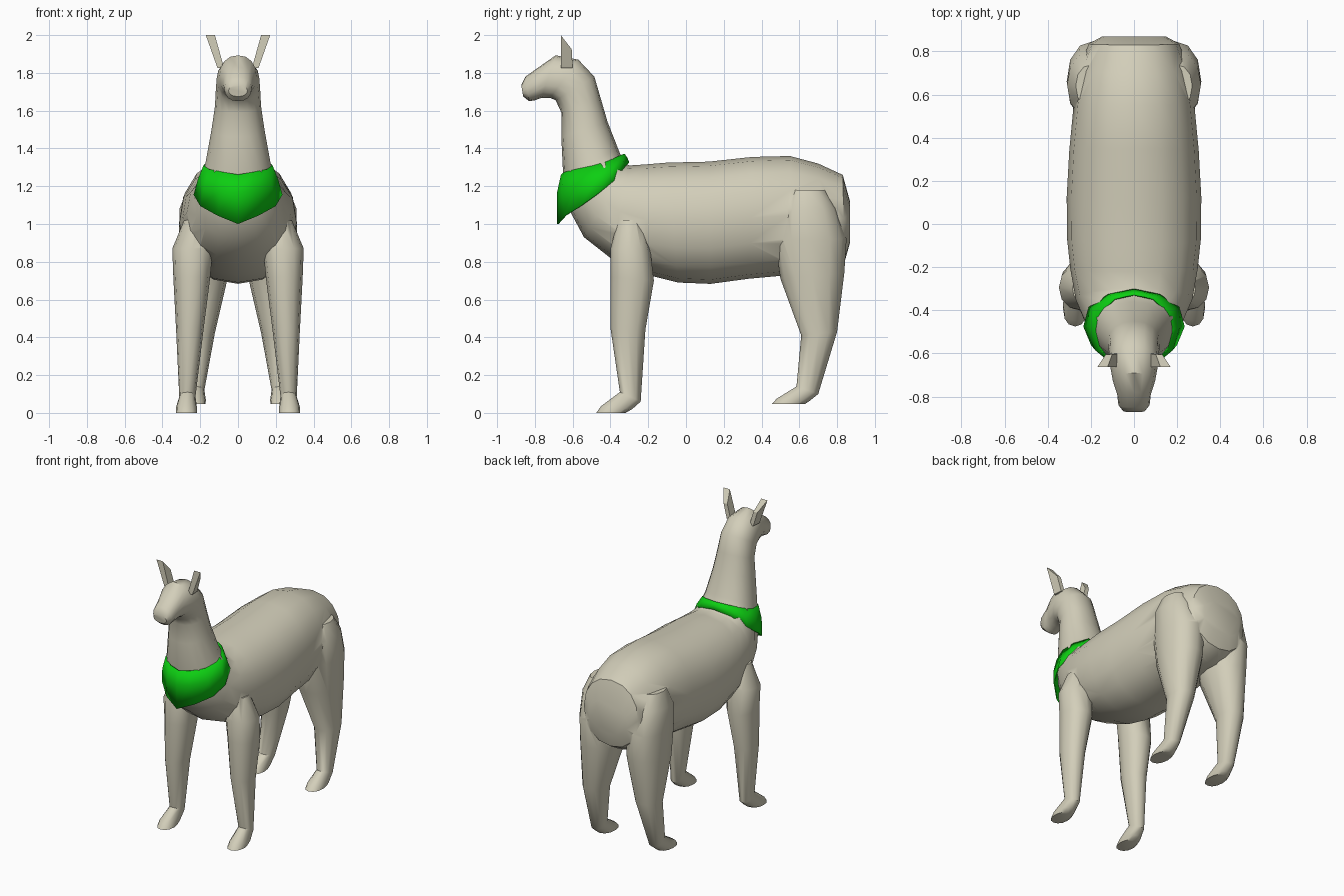
import bpy, bmesh, math


def material(name, rgb):
    m = bpy.data.materials.new(name)
    m.diffuse_color = (*rgb, 1)
    return m


WOOL = material("cream_wool", (0.65, 0.62, 0.49))
GREEN = material("green_cloth", (0.004, 0.62, 0.006))


def finish(name, bm, mat, angle=40):
    bmesh.ops.recalc_face_normals(bm, faces=bm.faces)
    me = bpy.data.meshes.new(name)
    bm.to_mesh(me)
    bm.free()
    me.materials.append(mat)
    ob = bpy.data.objects.new(name, me)
    bpy.context.collection.objects.link(ob)
    smooth(ob, angle)
    return ob


def smooth(ob, angle):
    bpy.ops.object.select_all(action='DESELECT')
    ob.select_set(True)
    bpy.context.view_layer.objects.active = ob
    bpy.ops.object.shade_smooth_by_angle(angle=math.radians(angle))


def bridge(bm, rings):
    for a, b in zip(rings, rings[1:]):
        n = len(a)
        for i in range(n):
            j = (i + 1) % n
            bm.faces.new((a[i], a[j], b[j], b[i]))


def loft(name, sections, n=16, power=2.0, side=1):
    """Each section: two (y, z) outline points, x centre, half width."""
    bm = bmesh.new()
    rings = []
    for ya, za, yb, zb, xc, w in sections:
        ring = []
        for i in range(n):
            t = 2 * math.pi * i / n
            c, s = (math.copysign(abs(v) ** (2 / power), v) for v in (math.cos(t), math.sin(t)))
            ring.append(bm.verts.new((side * (xc + w * s),
                                      (ya + yb) / 2 + c * (ya - yb) / 2,
                                      (za + zb) / 2 + c * (za - zb) / 2)))
        rings.append(ring)
    bridge(bm, rings)
    bm.faces.new(rings[0])
    bm.faces.new(rings[-1])
    return finish(name, bm, WOOL)


# Torso, neck and head: one tube swept from rump to nose
body = loft("body", [
    (0.868, 1.12, 0.868, 0.90, 0, 0.15),
    (0.83, 1.26, 0.84, 0.80, 0, 0.21),
    (0.70, 1.32, 0.74, 0.74, 0, 0.255),
    (0.55, 1.36, 0.55, 0.73, 0, 0.28),
    (0.35, 1.355, 0.33, 0.71, 0, 0.30),
    (0.12, 1.33, 0.13, 0.683, 0, 0.312),
    (-0.10, 1.325, -0.04, 0.69, 0, 0.31),
    (-0.22, 1.315, -0.20, 0.73, 0, 0.295),
    (-0.30, 1.31, -0.40, 0.82, 0, 0.27),
    (-0.32, 1.32, -0.54, 0.93, 0, 0.235),
    (-0.34, 1.35, -0.61, 1.06, 0, 0.205),
    (-0.36, 1.40, -0.65, 1.25, 0, 0.172),
    (-0.415, 1.54, -0.66, 1.46, 0, 0.14),
    (-0.45, 1.66, -0.66, 1.59, 0, 0.122),
    (-0.485, 1.78, -0.69, 1.655, 0, 0.117),
    (-0.57, 1.87, -0.72, 1.668, 0, 0.113),
    (-0.69, 1.893, -0.765, 1.668, 0, 0.098),
    (-0.78, 1.83, -0.80, 1.655, 0, 0.078),
    (-0.85, 1.78, -0.83, 1.65, 0, 0.072),
    (-0.872, 1.735, -0.862, 1.675, 0, 0.05),
], power=2.2)

FRONT_LEG = [
    (-0.36, 1.02, -0.24, 1.02, 0.235, 0.05),
    (-0.40, 0.87, -0.19, 0.87, 0.24, 0.108),
    (-0.40, 0.72, -0.17, 0.70, 0.245, 0.097),
    (-0.40, 0.45, -0.215, 0.44, 0.255, 0.073),
    (-0.35, 0.11, -0.24, 0.06, 0.268, 0.043),
    (-0.45, 0.035, -0.285, 0.02, 0.273, 0.056),
    (-0.475, 0.0, -0.32, 0.0, 0.273, 0.055),
]
BACK_LEG = [
    (0.54, 1.18, 0.74, 1.18, 0.19, 0.08),
    (0.49, 1.08, 0.80, 1.08, 0.19, 0.12),
    (0.47, 0.92, 0.85, 0.92, 0.18, 0.132),
    (0.50, 0.71, 0.838, 0.74, 0.18, 0.128),
    (0.61, 0.41, 0.80, 0.43, 0.205, 0.082),
    (0.585, 0.14, 0.70, 0.10, 0.225, 0.047),
    (0.48, 0.075, 0.65, 0.06, 0.228, 0.058),
    (0.455, 0.047, 0.63, 0.047, 0.228, 0.056),
]

# Legs are fused into the body so the skin is continuous
for side in (1, -1):
    for name, rows in (("front_leg", FRONT_LEG), ("back_leg", BACK_LEG)):
        leg = loft(name, rows, 12, 2.2, side)
        mod = body.modifiers.new("fuse", 'BOOLEAN')
        mod.operation = 'UNION'
        mod.solver = 'EXACT'
        mod.object = leg
        bpy.context.view_layer.objects.active = body
        bpy.ops.object.modifier_apply(modifier=mod.name)
        bpy.data.objects.remove(leg)
smooth(body, 45)

# Ears: flat leaning slabs
for side, name in ((1, "right_ear"), (-1, "left_ear")):
    bm = bmesh.new()
    loops = []
    for offset in (0.0, 1.0):
        loops.append([bm.verts.new((side * (0.072 + (z - 1.82) * 0.28 + offset * t), y, z))
                      for y, z, t in ((-0.663, 2.0, 0.048), (-0.605, 1.925, 0.03),
                                      (-0.60, 1.825, 0.03), (-0.663, 1.825, 0.035))])
    bridge(bm, loops)
    for loop in loops:
        bm.faces.new(loop)
    finish(name, bm, WOOL, 20)

# Neck scarf: half outlines (x, y, z) from nape to throat, mirrored into rings
EDGES = [
    [(0, -0.325, 1.372), (0.09, -0.345, 1.365), (0.16, -0.41, 1.335),
     (0.183, -0.49, 1.31), (0.155, -0.585, 1.29), (0.08, -0.645, 1.275), (0, -0.662, 1.262)],
    [(0, -0.31, 1.35), (0.11, -0.33, 1.335), (0.19, -0.39, 1.28),
     (0.213, -0.475, 1.235), (0.18, -0.585, 1.20), (0.09, -0.66, 1.18), (0, -0.682, 1.17)],
    [(0, -0.30, 1.325), (0.12, -0.325, 1.30), (0.21, -0.385, 1.225),
     (0.235, -0.475, 1.155), (0.20, -0.56, 1.095), (0.11, -0.64, 1.045), (0, -0.682, 1.0)],
]
bm = bmesh.new()
bridge(bm, [[bm.verts.new(p) for p in half + [(-x, y, z) for x, y, z in half[-2:0:-1]]]
            for half in EDGES])
scarf = finish("scarf", bm, GREEN, 50)
thick = scarf.modifiers.new("thickness", 'SOLIDIFY')
thick.thickness = 0.008
thick.offset = -1
